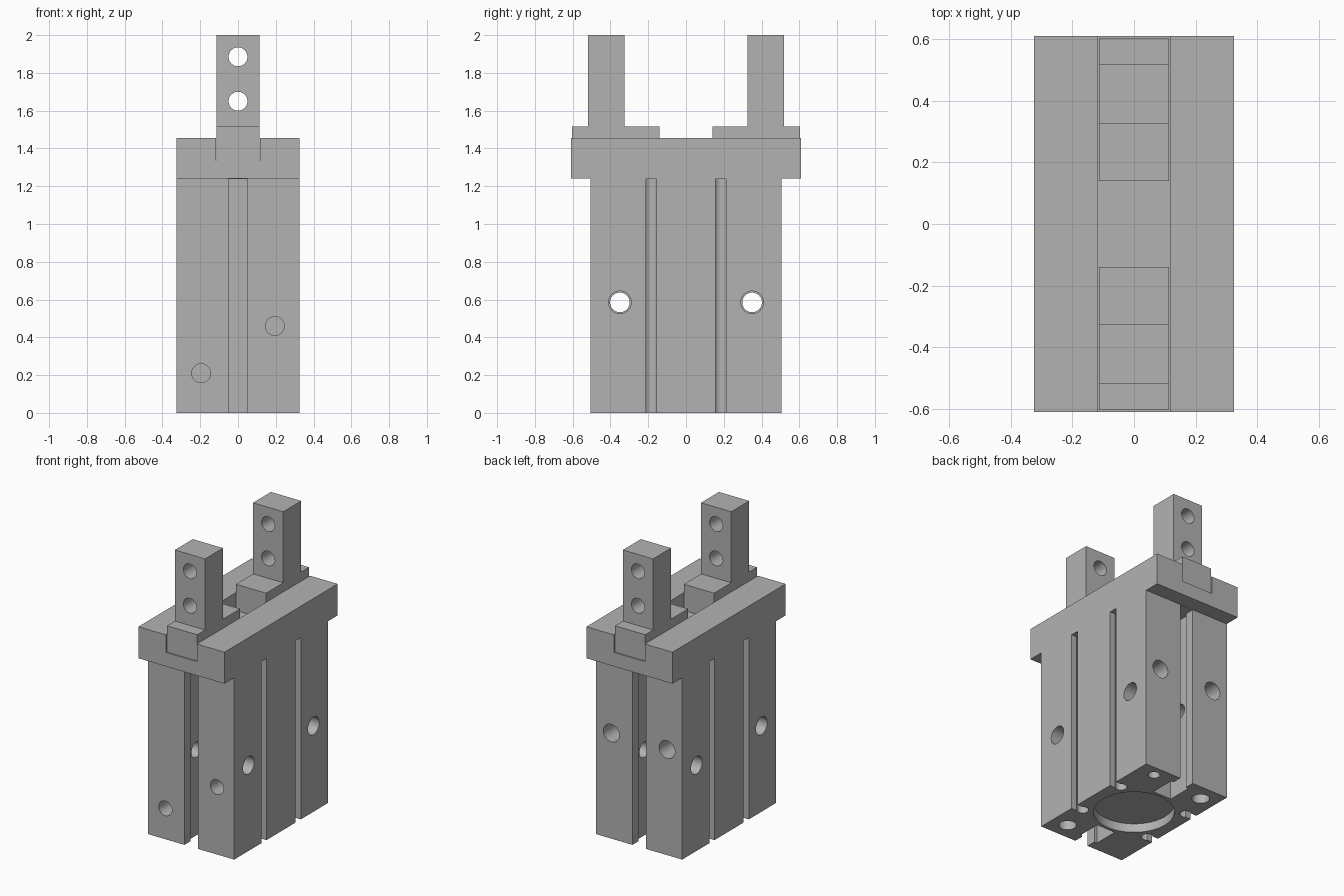
import bpy, bmesh, math
from mathutils import Matrix, Vector

cube = bpy.data.objects.get("Cube")
if cube:
    bpy.data.objects.remove(cube, do_unlink=True)

metal = bpy.data.materials.new("plain_grey_metal")
metal.use_nodes = True
grey = (0.45, 0.45, 0.45, 1)
metal.diffuse_color = grey
metal.node_tree.nodes["Principled BSDF"].inputs["Base Color"].default_value = grey


def to_object(name, bm):
    bmesh.ops.recalc_face_normals(bm, faces=bm.faces)
    mesh = bpy.data.meshes.new(name)
    bm.to_mesh(mesh)
    bm.free()
    mesh.materials.append(metal)
    obj = bpy.data.objects.new(name, mesh)
    bpy.context.collection.objects.link(obj)
    return obj


def box(name, x0, x1, y0, y1, z0, z1):
    bm = bmesh.new()
    bmesh.ops.create_cube(bm, size=1)
    size = Vector((x1 - x0, y1 - y0, z1 - z0))
    centre = Vector((x0 + x1, y0 + y1, z0 + z1)) / 2
    for v in bm.verts:
        v.co = v.co * size + centre
    return to_object(name, bm)


def rod(name, start, end, radius):
    """Cylinder between two points."""
    a, b = Vector(start), Vector(end)
    bm = bmesh.new()
    turn = (b - a).to_track_quat('Z', 'Y').to_matrix().to_4x4()
    bmesh.ops.create_cone(bm, cap_ends=True, segments=40, radius1=radius, radius2=radius,
                          depth=(b - a).length, matrix=Matrix.Translation((a + b) / 2) @ turn)
    return to_object(name, bm)


def side_prism(name, outline, half_width):
    """Extrude a (y, z) outline along x."""
    bm = bmesh.new()
    face = bm.faces.new([bm.verts.new((-half_width, y, z)) for y, z in outline])
    new = bmesh.ops.extrude_face_region(bm, geom=[face])["geom"]
    bmesh.ops.translate(bm, vec=(2 * half_width, 0, 0),
                        verts=[g for g in new if isinstance(g, bmesh.types.BMVert)])
    return to_object(name, bm)


def cut(target, cutter):
    cutter.hide_render = True
    mod = target.modifiers.new("cut", 'BOOLEAN')
    mod.operation = 'DIFFERENCE'
    mod.solver = 'EXACT'
    mod.object = cutter
    bpy.context.view_layer.objects.active = target
    bpy.ops.object.modifier_apply(modifier=mod.name)
    bpy.data.objects.remove(cutter, do_unlink=True)


def smooth(obj):
    bpy.ops.object.select_all(action='DESELECT')
    obj.select_set(True)
    bpy.context.view_layer.objects.active = obj
    bpy.ops.object.shade_smooth_by_angle(angle=math.radians(30))


# Housing: tall block with a wider head
W, D, HEAD_D, NECK, TOP = 0.325, 0.505, 0.61, 1.24, 1.455
housing = side_prism("housing", [(-D, 0), (D, 0), (D, NECK), (HEAD_D, NECK), (HEAD_D, TOP),
                                 (-HEAD_D, TOP), (-HEAD_D, NECK), (-D, NECK)], W)

# Guide channel for the jaws
cut(housing, box("channel", -0.117, 0.117, -1, 1, 1.335, 2))

# Stepped slots in front and back
slot_top = NECK - 0.001
for s in (-1, 1):
    y_out, y_step, y_in = s * 0.7, s * 0.44, s * 0.27
    cut(housing, box("slot_neck", -0.05, 0.05, *sorted((y_out, y_in)), -0.1, slot_top))
    cut(housing, box("slot_wide", -0.07, 0.07, *sorted((y_step, y_in)), -0.1, slot_top))

# Keyhole grooves on both sides
for sx in (-1, 1):
    for y in (-0.185, 0.185):
        cut(housing, box("groove_neck", *sorted((sx * 0.26, sx * 0.5)),
                         y - 0.028, y + 0.028, -0.1, slot_top))
        cut(housing, rod("groove_bore", (sx * 0.26, y, -0.1), (sx * 0.26, y, slot_top), 0.037))

# Cross holes with wider mouths
for y in (-0.35, 0.35):
    cut(housing, rod("cross_hole", (-0.5, y, 0.585), (0.5, y, 0.585), 0.052))
    for sx in (-1, 1):
        cut(housing, rod("cross_mouth", (sx * 0.16, y, 0.585), (sx * 0.5, y, 0.585), 0.06))

# Blind holes in front and back
for x, z in ((-0.195, 0.21), (0.195, 0.46)):
    cut(housing, rod("port", (x, -0.6, z), (x, -0.32, z), 0.05))
for x in (-0.21, 0.21):
    cut(housing, rod("mount_hole", (x, 0.6, 0.72), (x, 0.32, 0.72), 0.06))

# Round recess and holes underneath
cut(housing, rod("recess", (0, 0, -0.1), (0, 0, 0.06), 0.25))
for x, y, r in ((0.21, -0.39, 0.055), (-0.21, 0.39, 0.055), (0.2, 0.43, 0.037)):
    cut(housing, rod("base_hole", (x, y, -0.1), (x, y, 0.15), r))
smooth(housing)

# Two jaws: sliding foot with a drilled upright post
for s, name in ((-1, "front_jaw"), (1, "back_jaw")):
    outline = [(0.14, 1.336), (0.603, 1.336), (0.603, 1.515), (0.518, 1.515),
               (0.518, 2), (0.325, 2), (0.325, 1.515), (0.14, 1.515)]
    jaw = side_prism(name, [(s * y, z) for y, z in outline], 0.114)
    for z in (1.65, 1.885):
        cut(jaw, rod("jaw_hole", (0, s * 0.2, z), (0, s * 0.7, z), 0.05))
    smooth(jaw)
